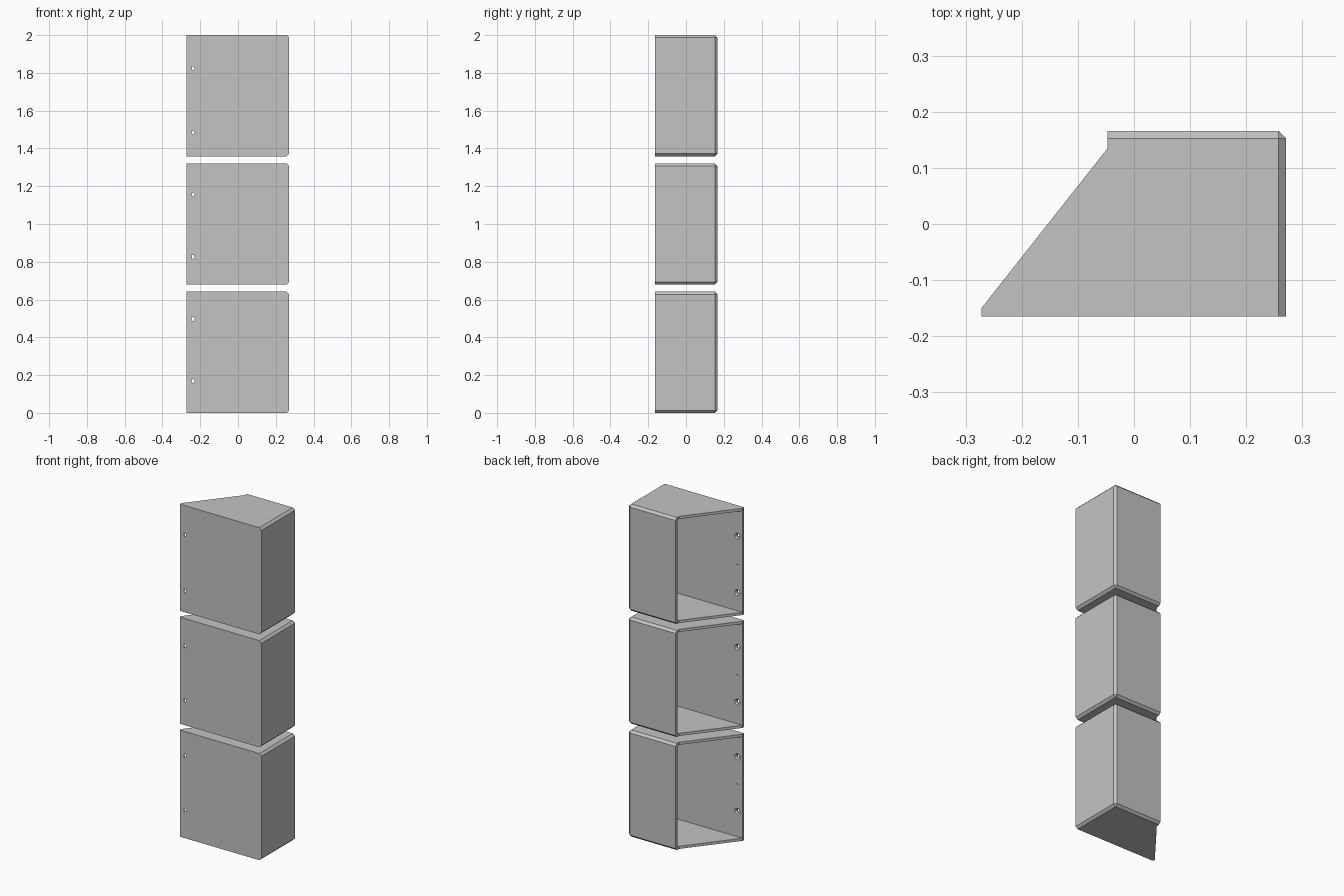
import bpy, bmesh, math
from mathutils import Matrix

if "Cube" in bpy.data.objects:
    bpy.data.objects.remove(bpy.data.objects["Cube"], do_unlink=True)

HEIGHT, PITCH, WALL, CHAMFER = 0.6415, 0.6793, 0.016, 0.0135
FRONT, BACK, LEFT, RIGHT = -0.165, 0.166, -0.272, 0.271
BACK_END = -0.047     # where the back wall stops at the slanted opening
HOLE_X = -0.238

grey = bpy.data.materials.new("mid_grey")
grey.use_nodes = True
colour = (0.55, 0.55, 0.55, 1)
grey.diffuse_color = colour
grey.node_tree.nodes["Principled BSDF"].inputs["Base Color"].default_value = colour


def to_object(name, bm):
    bmesh.ops.recalc_face_normals(bm, faces=bm.faces)
    mesh = bpy.data.meshes.new(name)
    bm.to_mesh(mesh)
    bm.free()
    mesh.materials.append(grey)
    obj = bpy.data.objects.new(name, mesh)
    bpy.context.collection.objects.link(obj)
    return obj


def chamfered_prism(name, outline, z0, z1, size):
    """Upright prism with the edges of its right and back faces chamfered."""
    bm = bmesh.new()
    base = bm.faces.new([bm.verts.new((x, y, z0)) for x, y in outline])
    top = bmesh.ops.extrude_face_region(bm, geom=[base])["geom"]
    for v in top:
        if isinstance(v, bmesh.types.BMVert):
            v.co.z = z1
    bmesh.ops.recalc_face_normals(bm, faces=bm.faces)
    xmax = max(p[0] for p in outline)
    ymax = max(p[1] for p in outline)

    def on(edge, axis, value):
        return all(abs(v.co[axis] - value) < 1e-5 for v in edge.verts)

    edges = []
    for e in bm.edges:
        right, back = on(e, 0, xmax), on(e, 1, ymax)
        level = on(e, 2, z0) or on(e, 2, z1)
        if (right and back) or (level and (right or back)):
            edges.append(e)
    bmesh.ops.bevel(bm, geom=edges, offset=size, offset_type='OFFSET',
                    segments=1, profile=0.5, affect='EDGES')
    return to_object(name, bm)


def hole_cutter(z, r_inner, r_outer, y0, y1, stretch=1):
    """Cone along y; r_inner is the radius at the inner end y1."""
    bm = bmesh.new()
    place = (Matrix.Translation((HOLE_X, (y0 + y1) / 2, z))
             @ Matrix.Diagonal((1, 1, stretch, 1))
             @ Matrix.Rotation(math.pi / 2, 4, 'X'))
    bmesh.ops.create_cone(bm, cap_ends=True, segments=24, radius1=r_inner,
                          radius2=r_outer, depth=y1 - y0, matrix=place)
    return to_object("hole_cutter", bm)


def slot_cutter(z):
    """Shallow pilot mark on the inside of the front wall."""
    bm = bmesh.new()
    place = (Matrix.Translation((HOLE_X, FRONT + WALL, z))
             @ Matrix.Diagonal((0.014, 0.008, 0.005, 1)))
    bmesh.ops.create_cube(bm, size=1, matrix=place)
    return to_object("slot_cutter", bm)


def carve(obj, cutters):
    for c in cutters:
        c.hide_render = True
        mod = obj.modifiers.new("cut", 'BOOLEAN')
        mod.operation, mod.solver, mod.object = 'DIFFERENCE', 'EXACT', c
    bpy.context.view_layer.update()
    graph = bpy.context.evaluated_depsgraph_get()
    mesh = bpy.data.meshes.new_from_object(obj.evaluated_get(graph))
    obj.modifiers.clear()
    obj.data = mesh
    for c in cutters:
        bpy.data.objects.remove(c, do_unlink=True)


shell = [(LEFT, FRONT), (RIGHT, FRONT), (RIGHT, BACK),
         (BACK_END, BACK), (BACK_END, 0.135), (LEFT, -0.15)]
hollow = [(-0.4, FRONT + WALL), (RIGHT - WALL, FRONT + WALL),
          (RIGHT - WALL, BACK - WALL), (-0.4, BACK - WALL)]
holes = {"lower_box": (0.169, 0.497), "middle_box": (0.826, 1.156),
         "upper_box": (1.484, 1.824)}

# Three stacked open-sided boxes
for i, (name, heights) in enumerate(holes.items()):
    z0 = i * PITCH
    z1 = z0 + HEIGHT
    box = chamfered_prism(name, shell, z0, z1, CHAMFER)
    cutters = [chamfered_prism("hollow_cutter", hollow, z0 + WALL, z1 - WALL, 0.006)]
    # Countersunk screw holes and pilot mark
    for z in heights:
        cutters.append(hole_cutter(z, 0.007, 0.007, FRONT - 0.02, FRONT + 0.03, 1.6))
        cutters.append(hole_cutter(z, 0.019, 0.010, FRONT + 0.008, FRONT + WALL + 0.001))
    cutters.append(slot_cutter(sum(heights) / 2))
    carve(box, cutters)
